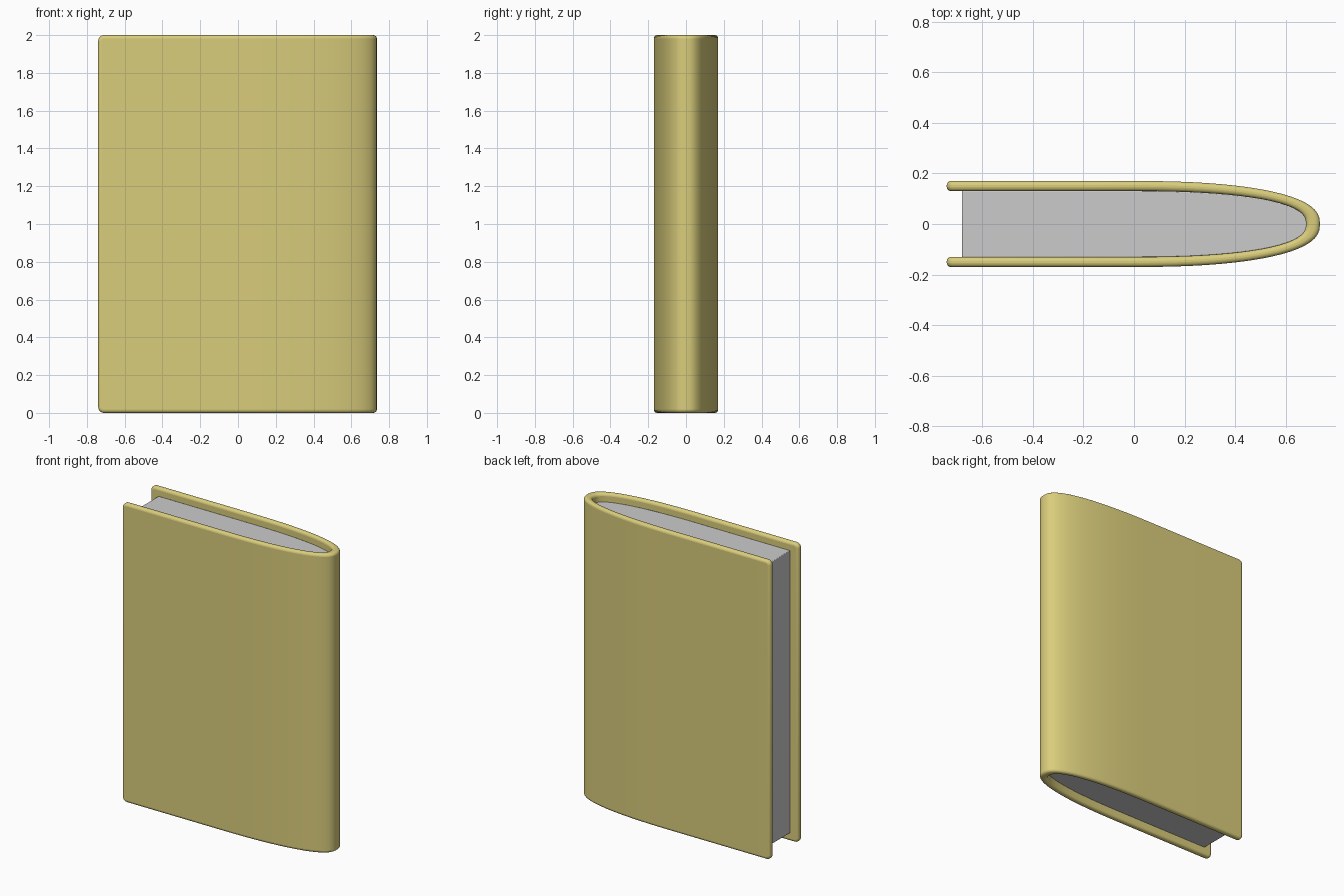
import bpy, bmesh, math

if "Cube" in bpy.data.objects:
    bpy.data.objects.remove(bpy.data.objects["Cube"])


def u_path(x_end, x_tip, half, steps=18):
    """U-shaped outline: straight boards easing into a rounded spine on +x."""
    side = []
    for i in range(steps + 1):
        a = math.pi / 2 * i / steps
        side.append((x_tip * math.sin(a) ** (2 / 2.3),
                     half * max(math.cos(a), 0) ** (2 / 2.5)))
    side[-1] = (x_tip, 0.0)
    top = [(x_end, half)] + side
    return top + [(x, -y) for x, y in reversed(top[:-1])]


def finish(bm, name, bevel, segments):
    bmesh.ops.recalc_face_normals(bm, faces=bm.faces[:])
    mesh = bpy.data.meshes.new(name)
    bm.to_mesh(mesh)
    bm.free()
    obj = bpy.data.objects.new(name, mesh)
    bpy.context.collection.objects.link(obj)
    mod = obj.modifiers.new("soft_edges", 'BEVEL')
    mod.width, mod.segments = bevel, segments
    mod.limit_method, mod.angle_limit = 'ANGLE', math.radians(50)
    for o in bpy.context.selected_objects:
        o.select_set(False)
    obj.select_set(True)
    bpy.context.view_layer.objects.active = obj
    bpy.ops.object.shade_smooth_by_angle(angle=math.radians(40))
    return obj


def extrude_up(bm, faces, height):
    geo = bmesh.ops.extrude_face_region(bm, geom=faces)["geom"]
    verts = [g for g in geo if isinstance(g, bmesh.types.BMVert)]
    bmesh.ops.translate(bm, verts=verts, vec=(0, 0, height))


# Cover: strip between outer and inner U outlines, extruded to full height
X_END = -0.74
bm = bmesh.new()
outer = [bm.verts.new((x, y, 0)) for x, y in u_path(X_END, 0.735, 0.17)]
inner = [bm.verts.new((x, y, 0)) for x, y in u_path(X_END, 0.68, 0.13)]
strip = [bm.faces.new((outer[i], outer[i + 1], inner[i + 1], inner[i]))
         for i in range(len(outer) - 1)]
extrude_up(bm, strip, 2.0)
# Round the board corners at the open side
corners = [e for e in bm.edges
           if all(abs(v.co.x - X_END) < 1e-5 for v in e.verts)
           and abs(e.verts[0].co.z - e.verts[1].co.z) < 1e-5]
bmesh.ops.bevel(bm, geom=corners, offset=0.03, segments=4, profile=0.5,
                affect='EDGES')
cover = finish(bm, "cover", 0.017, 4)
mat = bpy.data.materials.new("cover_yellow")
mat.diffuse_color = (0.70, 0.61, 0.20, 1)
mat.use_nodes = True
mat.node_tree.nodes["Principled BSDF"].inputs["Base Color"].default_value = mat.diffuse_color
cover.data.materials.append(mat)

# Page block: fills the cover, set in from the top, bottom and open side
bm = bmesh.new()
face = bm.faces.new([bm.verts.new((x, y, 0.055))
                     for x, y in u_path(-0.68, 0.683, 0.132)])
extrude_up(bm, [face], 1.89)
finish(bm, "pages", 0.004, 2)
